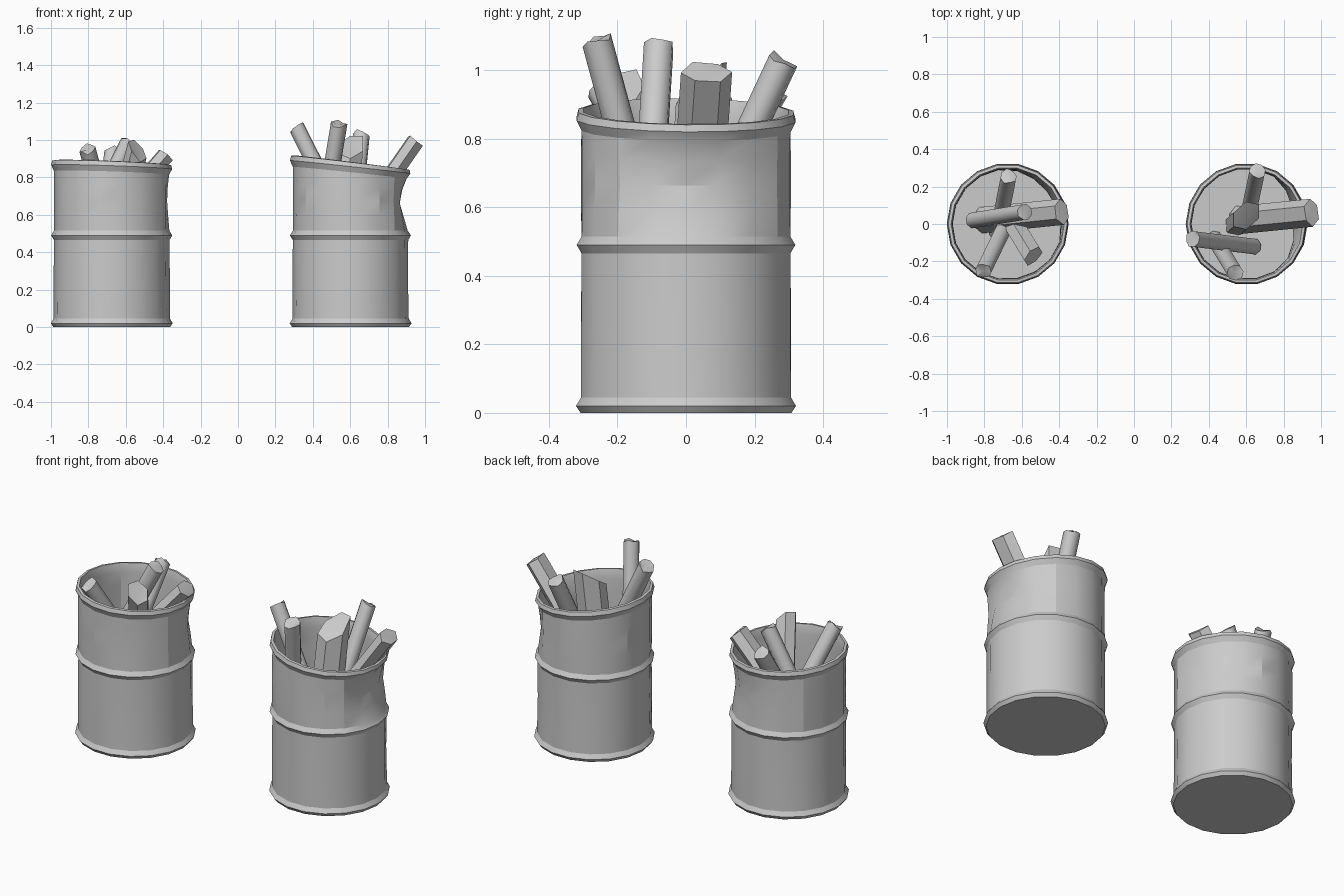
import bpy, math, random
from mathutils import Vector

if "Cube" in bpy.data.objects:
    bpy.data.objects.remove(bpy.data.objects["Cube"])

random.seed(4)
SEG = 18
FLOOR = 0.42


def make_object(name, verts, faces, angle):
    mesh = bpy.data.meshes.new(name)
    mesh.from_pydata(verts, [], faces)
    mesh.update()
    ob = bpy.data.objects.new(name, mesh)
    bpy.context.collection.objects.link(ob)
    bpy.ops.object.select_all(action='DESELECT')
    ob.select_set(True)
    bpy.context.view_layer.objects.active = ob
    bpy.ops.object.shade_smooth_by_angle(angle=math.radians(angle))
    return ob


# Lathe outline (radius, height): underside, outer wall with hoops, lip, inner wall
OUTLINE = [(0.312, 0), (0.326, 0.02), (0.311, 0.045), (0.309, 0.26),
           (0.309, 0.465), (0.324, 0.49), (0.309, 0.515), (0.309, 0.6),
           (0.309, 0.68), (0.309, 0.76), (0.309, 0.825), (0.324, 0.855),
           (0.318, 0.878), (0.303, 0.88), (0.297, 0.855), (0.295, 0.825),
           (0.295, 0.76), (0.295, 0.68), (0.295, 0.6), (0.295, FLOOR)]


def barrel(name, cx, dent_angle, dent, tilt):
    """Open drum with a dented side and a rim that sags above the dent."""
    wobble = [[random.uniform(-0.003, 0.003) for _ in range(SEG)] for _ in range(2)]
    verts, faces = [], []
    for r, z in OUTLINE:
        for i in range(SEG):
            t = 2 * math.pi * i / SEG
            c = math.cos(t - dent_angle)
            push = dent * math.exp(-((z - 0.69) / 0.11) ** 2) * max(0, c) ** 4
            rise = min(1, max(0, (z - 0.52) / 0.36))
            if 0.1 < z < 0.45:
                push += wobble[0][i]
            elif 0.55 < z < 0.8:
                push += wobble[1][i]
            rr = r - push
            verts.append((cx + rr * math.cos(t), rr * math.sin(t), z - tilt * c * rise))
    for k in range(len(OUTLINE) - 1):
        for i in range(SEG):
            j = (i + 1) % SEG
            a = k * SEG
            faces.append((a + i, a + j, a + SEG + j, a + SEG + i))
    last = (len(OUTLINE) - 1) * SEG
    faces.append(tuple(reversed(range(SEG))))
    faces.append(tuple(range(last, last + SEG)))
    return make_object(name, verts, faces, 22)


def stick(name, bottom, top, size, sides=8, cut=(0, 0), jag=0.012, turn=0.5):
    """Prism from bottom to top; the upper end is slanted by cut and splintered."""
    p, q = Vector(bottom), Vector(top)
    d = (q - p).normalized()
    u = d.cross(Vector((0, 0, 1))).normalized()
    v = d.cross(u)
    verts, faces = [], []
    for end in (0, 1):
        for i in range(sides):
            t = 2 * math.pi * (i + turn) / sides
            off = u * (size[0] * math.cos(t)) + v * (size[1] * math.sin(t))
            pt = (p, q)[end] + off
            if end:
                pt += d * (cut[0] * off.x + cut[1] * off.y + random.uniform(-jag, jag))
            verts.append(pt)
    verts.append(q)
    for i in range(sides):
        j = (i + 1) % sides
        faces.append((i, j, sides + j, sides + i))
        faces.append((sides + i, sides + j, 2 * sides))
    faces.append(tuple(reversed(range(sides))))
    return make_object(name, verts, faces, 35 if sides < 8 else 50)


# Barrels
barrel("barrel_left", -0.675, math.radians(35), 0.025, 0.015)
barrel("barrel_right", 0.602, math.radians(5), 0.045, 0.038)

# Round logs
LOG = (0.045, 0.045)
for k, (b, t) in enumerate([
        ((0.64, -0.12, FLOOR), (0.315, -0.08, 1.065)),
        ((0.43, -0.08, FLOOR), (0.54, -0.26, 1.085)),
        ((0.60, 0.00, FLOOR), (0.66, 0.285, 1.03)),
        ((-0.73, -0.05, FLOOR), (-0.67, 0.255, 0.94)),
        ((-0.86, 0.02, 0.45), (-0.58, 0.065, 1.0)),
        ((-0.66, 0.05, FLOOR), (-0.805, -0.25, 0.95))]):
    stick("log_%d" % (k + 1), b, t, LOG)

# Thick split planks leaning on the dented side
stick("plank_right", (0.55, 0.02, FLOOR), (0.95, 0.06, 0.995), (0.075, 0.05), 6, jag=0.006, turn=0)
stick("plank_left", (-0.82, 0.02, FLOOR), (-0.385, 0.065, 0.92), (0.07, 0.05), 6, jag=0.006, turn=0)

# Broken beams with slanted tops
stick("beam_right", (0.56, 0.01, FLOOR), (0.60, 0.045, 0.965), (0.065, 0.085), 6, cut=(0, 1.0))
stick("beam_left", (-0.68, 0.06, FLOOR), (-0.54, -0.17, 0.94), (0.06, 0.055), 6, cut=(-0.7, 0.4))
